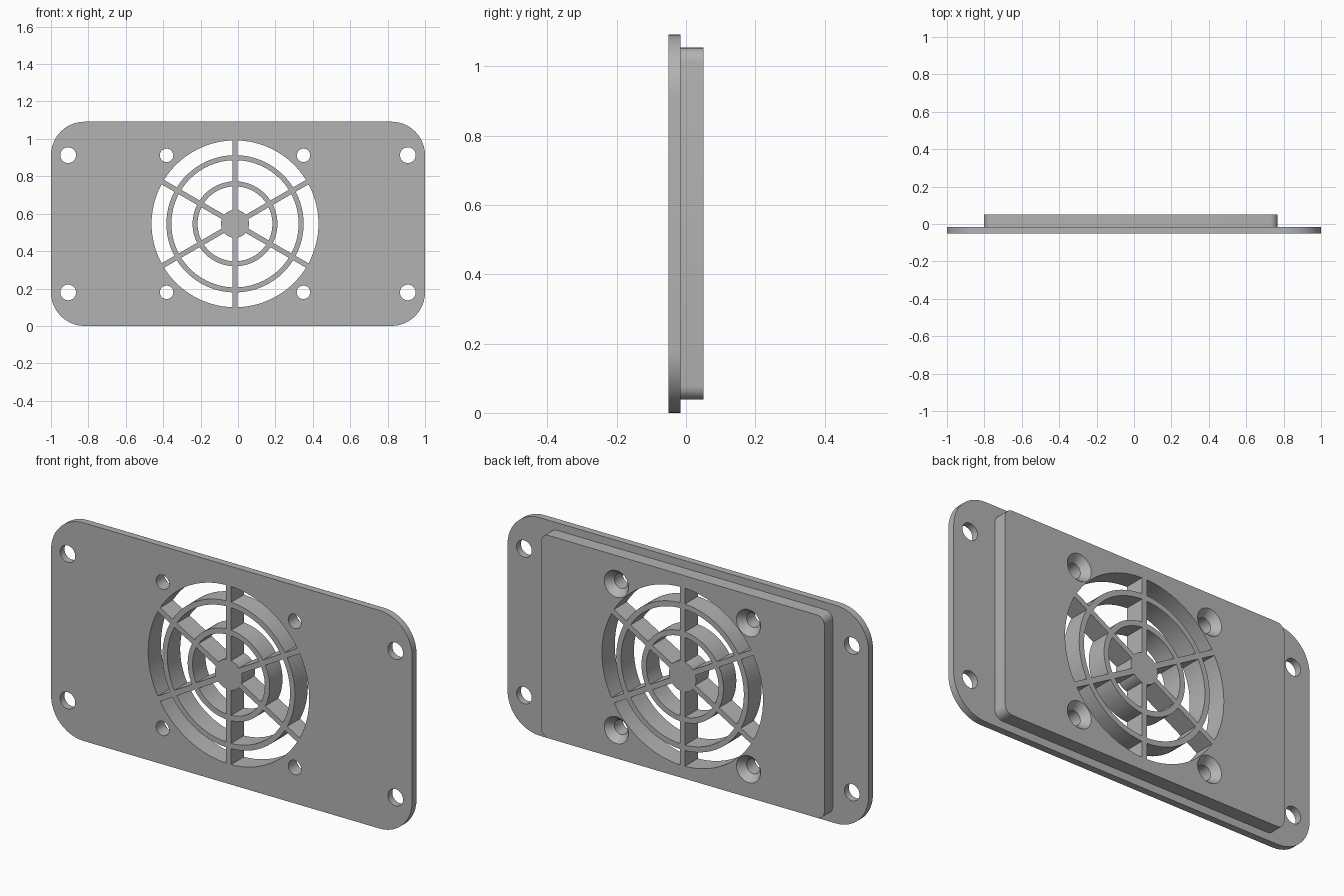
import bpy, bmesh, math

cube = bpy.data.objects.get("Cube")
if cube:
    bpy.data.objects.remove(cube, do_unlink=True)

FRONT, STEP, BACK = -0.051, -0.016, 0.051
MID_Z = 0.546
FAN_X = -0.016

grey = bpy.data.materials.new("plain grey")
grey.use_nodes = True
colour = (0.45, 0.45, 0.45, 1)
grey.diffuse_color = colour
grey.node_tree.nodes["Principled BSDF"].inputs["Base Color"].default_value = colour


def loft(bm, rings):
    """Closed solid through rings of (x, y, z) points."""
    loops = [[bm.verts.new(p) for p in ring] for ring in rings]
    n = len(loops[0])
    for a, b in zip(loops, loops[1:]):
        for i in range(n):
            j = (i + 1) % n
            bm.faces.new((a[i], a[j], b[j], b[i]))
    bm.faces.new(loops[0])
    bm.faces.new(loops[-1])


def prism(bm, outline, y0, y1):
    loft(bm, [[(x, y, z) for x, z in outline] for y in (y0, y1)])


def arc(cx, cz, r, a0, a1, steps):
    angles = [a0 + (a1 - a0) * i / steps for i in range(steps + 1)]
    return [(cx + r * math.cos(a), cz + r * math.sin(a)) for a in angles]


def rounded_rect(x0, x1, z0, z1, r, steps=12):
    corners = [(x1 - r, z1 - r), (x0 + r, z1 - r), (x0 + r, z0 + r), (x1 - r, z0 + r)]
    points = []
    for k, (cx, cz) in enumerate(corners):
        points += arc(cx, cz, r, k * math.pi / 2, (k + 1) * math.pi / 2, steps)
    return points


def turned(bm, cx, cz, profile, n=40):
    """Round cutter along y from (radius, y) pairs."""
    rings = []
    for r, y in profile:
        circle = arc(cx, cz, r, 0, math.tau, n)[:-1]
        rings.append([(x, y, z) for x, z in circle])
    loft(bm, rings)


def finish(bm, name):
    bmesh.ops.recalc_face_normals(bm, faces=bm.faces)
    mesh = bpy.data.meshes.new(name)
    bm.to_mesh(mesh)
    bm.free()
    mesh.materials.append(grey)
    obj = bpy.data.objects.new(name, mesh)
    bpy.context.collection.objects.link(obj)
    return obj


def combine(target, other, operation):
    mod = target.modifiers.new(operation.lower(), "BOOLEAN")
    mod.operation = operation
    mod.solver = "EXACT"
    mod.object = other
    bpy.context.view_layer.objects.active = target
    bpy.ops.object.modifier_apply(modifier=mod.name)
    bpy.data.objects.remove(other, do_unlink=True)


# Mounting flange
bm = bmesh.new()
prism(bm, rounded_rect(-1, 1, 0, 2 * MID_Z, 0.18), FRONT, STEP)
plate = finish(bm, "fan_grille_plate")

# Raised block on the back
bm = bmesh.new()
prism(bm, rounded_rect(-0.802, 0.767, 0.038, 1.054, 0.04, 6), STEP - 0.015, BACK)
combine(plate, finish(bm, "raised_block"), "UNION")

# Openings between hub, rings, spokes and rim
bm = bmesh.new()
half_spoke = 0.0135
for inner, outer in [(0.075, 0.2), (0.227, 0.34), (0.367, 0.446)]:
    for k in range(6):
        start = math.radians(30 + 60 * k)
        end = start + math.pi / 3
        d_out = math.asin(half_spoke / outer)
        d_in = math.asin(half_spoke / inner)
        outline = arc(FAN_X, MID_Z, outer, start + d_out, end - d_out, 16)
        outline += arc(FAN_X, MID_Z, inner, end - d_in, start + d_in, 12)
        prism(bm, outline, FRONT - 0.05, BACK + 0.05)

# Flange holes and countersunk fan screw holes
for sx in (-1, 1):
    for sz in (-1, 1):
        turned(bm, sx * 0.908, MID_Z + sz * 0.367, [(0.042, FRONT - 0.05), (0.042, BACK)])
        turned(bm, FAN_X + sx * 0.366, MID_Z + sz * 0.366,
               [(0.036, FRONT - 0.05), (0.036, BACK - 0.036),
                (0.067, BACK), (0.067, BACK + 0.05)])
cutter = finish(bm, "opening_cutter")
cutter.hide_render = True
combine(plate, cutter, "DIFFERENCE")

# Smooth curved walls, crisp edges
bpy.ops.object.select_all(action="DESELECT")
plate.select_set(True)
bpy.context.view_layer.objects.active = plate
bpy.ops.object.shade_smooth_by_angle(angle=math.radians(30))
